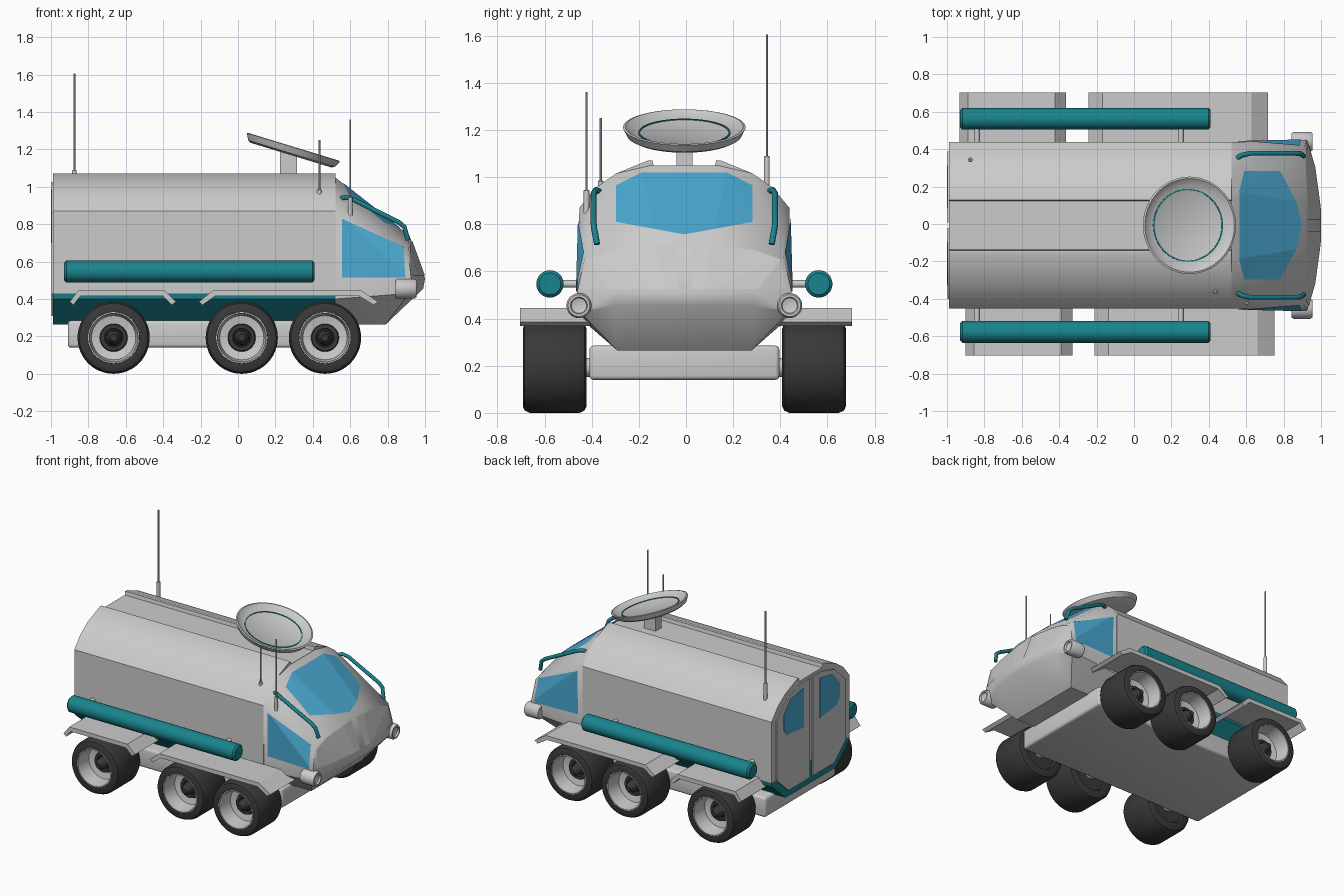
import bpy, bmesh
from math import radians
from mathutils import Matrix, Vector

if "Cube" in bpy.data.objects:
    bpy.data.objects.remove(bpy.data.objects["Cube"])


def material(name, rgb):
    m = bpy.data.materials.new(name)
    m.diffuse_color = (*rgb, 1)
    m.use_nodes = True
    m.node_tree.nodes["Principled BSDF"].inputs["Base Color"].default_value = m.diffuse_color
    return m


TEAL = material("teal", (0.01, 0.23, 0.27))
GLASS = material("glass", (0.07, 0.4, 0.65))
DARK = material("rubber", (0.04, 0.04, 0.04))
SHIFT = -0.007


def finish(name, bm, mat=None, smooth=True, dy=SHIFT, normals=True):
    if normals:
        bmesh.ops.recalc_face_normals(bm, faces=bm.faces)
    me = bpy.data.meshes.new(name)
    bm.to_mesh(me)
    bm.free()
    ob = bpy.data.objects.new(name, me)
    bpy.context.collection.objects.link(ob)
    ob.location.y = dy
    if mat:
        me.materials.append(mat)
    if smooth:
        bpy.ops.object.select_all(action='DESELECT')
        ob.select_set(True)
        bpy.context.view_layer.objects.active = ob
        bpy.ops.object.shade_smooth_by_angle(angle=radians(32))
    return ob


def prism(name, outline, axis, lo, hi, mat=None, bevel=0, dy=SHIFT):
    """Extrude a (y,z) outline along x, or an (x,z) outline along y."""
    bm = bmesh.new()
    at = (lambda p, d: (d, *p)) if axis == 'x' else (lambda p, d: (p[0], d, p[1]))
    f = bm.faces.new([bm.verts.new(at(p, lo)) for p in outline])
    r = bmesh.ops.extrude_face_region(bm, geom=[f])
    bmesh.ops.translate(bm, vec=Vector(at((0, 0), hi - lo)),
                        verts=[v for v in r['geom'] if isinstance(v, bmesh.types.BMVert)])
    if bevel:
        bmesh.ops.bevel(bm, geom=bm.edges[:], offset=bevel, segments=3, profile=0.5, affect='EDGES')
    return finish(name, bm, mat, dy=dy)


def lathe(name, profile, matrix, mat=None, steps=48):
    """Revolve (radius, height) points about local z."""
    bm = bmesh.new()
    vs = [bm.verts.new((r, 0, h)) for r, h in profile]
    es = [bm.edges.new(p) for p in zip(vs, vs[1:])]
    bmesh.ops.spin(bm, geom=vs + es, cent=(0, 0, 0), axis=(0, 0, 1),
                   angle=radians(360), steps=steps)
    bmesh.ops.remove_doubles(bm, verts=bm.verts, dist=1e-5)
    bmesh.ops.recalc_face_normals(bm, faces=bm.faces)
    bm.transform(matrix)
    return finish(name, bm, mat, normals=False)


def rod(name, a, b, r, mat=None, bevel=0.0, steps=24):
    a, b = Vector(a), Vector(b)
    d = b - a
    n = d.length
    prof = [(0, 0), (r - bevel, 0), (r, bevel), (r, n - bevel), (r - bevel, n), (0, n)]
    if not bevel:
        prof = [(0, 0), (r, 0), (r, n), (0, n)]
    m = Matrix.Translation(a) @ d.to_track_quat('Z', 'Y').to_matrix().to_4x4()
    return lathe(name, prof, m, mat, steps)


def mirrored(pts):
    return pts + [(-y, z) for y, z in reversed(pts)]


# Main hull with raised roof lips and a teal lower skirt
prism("hull", mirrored([(.445, .43), (.445, .87), (.375, .955), (.29, 1.015), (.155, 1.07),
                        (.135, 1.07), (.13, 1.045)]), 'x', -.99, .52)
prism("lower_skirt", mirrored([(.285, .265), (.44, .40), (.445, .43)]), 'x', -.99, .52, TEAL)

# Cab: convex shape
CAB = [(.52, .285, .265), (.52, .44, .40), (.52, .445, .87), (.52, .375, .955), (.52, .29, 1.015),
       (.52, .14, 1.05), (.545, .18, 1.03), (.917, .12, .738), (.91, .42, .665),
       (1, .08, .51), (.97, .3, .51), (.925, .455, .51), (.99, .08, .455), (.96, .3, .455),
       (.915, .445, .43), (.79, .285, .265)]


def cab_mesh():
    bm = bmesh.new()
    for x, y, z in CAB:
        for s in (1, -1):
            bm.verts.new((x, s * y, z))
    r = bmesh.ops.convex_hull(bm, input=bm.verts)
    junk = [v for v in r['geom_interior'] if isinstance(v, bmesh.types.BMVert)]
    bmesh.ops.delete(bm, geom=junk, context='VERTS')
    bmesh.ops.recalc_face_normals(bm, faces=bm.faces)
    return bm


finish("cab", cab_mesh())


def cab_panel(name, outline, axis, facing, mat=None):
    """Cut a panel following the cab surface, inside a convex outline."""
    bm = cab_mesh()
    lift = (lambda u, v: Vector((0, u, v))) if axis == 'x' else (lambda u, v: Vector((u, 0, v)))
    pts = [lift(*p) for p in outline]
    mid = sum(pts, Vector()) / len(pts)
    along = Vector((1, 0, 0)) if axis == 'x' else Vector((0, 1, 0))
    for p, q in zip(pts, pts[1:] + pts[:1]):
        n = (q - p).cross(along)
        if n.dot(mid - p) > 0:
            n = -n
        bmesh.ops.bisect_plane(bm, geom=bm.verts[:] + bm.edges[:] + bm.faces[:],
                               plane_co=p, plane_no=n, clear_outer=True)
    facing = Vector(facing)
    bmesh.ops.delete(bm, geom=[f for f in bm.faces if f.normal.dot(facing) < .2], context='FACES')
    bmesh.ops.translate(bm, vec=facing * .005, verts=bm.verts)
    return finish(name, bm, mat, smooth=False, normals=False)


cab_panel("windshield", [(-.29, .965), (-.18, 1.02), (.18, 1.02), (.29, .965), (.29, .81),
                         (0, .757), (-.29, .81)], 'x', (1, 0, 0), GLASS)
for s, side in ((1, "left"), (-1, "right")):
    cab_panel(side + "_side_window", [(.555, .83), (.885, .68), (.895, .515), (.555, .515)],
              'y', (0, s, 0), GLASS)
    cab_panel(side + "_nose_panel", [(s * y, z) for y, z in
              [(.03, .525), (.43, .525), (.41, .65), (.3, .69), (.03, .72)]], 'x', (1, 0, 0))

    # Rear door and its window
    prism(side + "_rear_door", [(s * y, z) for y, z in
          [(.015, .31), (.26, .31), (.395, .43), (.395, .86), (.26, .985), (.12, 1.025), (.015, 1.025)]],
          'x', -.997, -.98)
    prism(side + "_rear_window", [(s * y, z) for y, z in
          [(.09, .70), (.28, .72), (.32, .77), (.32, .87), (.24, .96), (.09, .985)]],
          'x', -1, -.985, GLASS)

    # Side tank and struts
    rod(side + "_tank", (-.93, s * .57, .547), (.41, s * .57, .547), .058, TEAL, .012, 32)
    for x in (-.84, .25):
        rod(side + "_tank_strut", (x, s * .42, .547), (x, s * .57, .547), .016)

    # Headlight
    lathe(side + "_headlight", [(0, 0), (.045, 0), (.053, .012), (.053, .1), (.046, .112), (.036, .112),
                                (.032, .1), (.015, .095), (0, .095)],
          Matrix.Translation((.842, s * .447, .455)) @ Matrix.Rotation(radians(90), 4, 'Y'), steps=32)

    # Hand rail
    cu = bpy.data.curves.new(side + "_hand_rail", 'CURVE')
    cu.dimensions = '3D'
    cu.bevel_depth, cu.bevel_resolution, cu.use_fill_caps = .013, 3, True
    sp = cu.splines.new('POLY')
    path = [(.545, .355, .935), (.575, .375, .945), (.62, .385, .93), (.86, .385, .81),
            (.89, .383, .785), (.908, .37, .715)]
    sp.points.add(len(path) - 1)
    for p, (x, y, z) in zip(sp.points, path):
        p.co = (x, s * y, z, 1)
    cu.materials.append(TEAL)
    rail = bpy.data.objects.new(side + "_hand_rail", cu)
    rail.location.y = SHIFT
    bpy.context.collection.objects.link(rail)

    # Fenders: bent plates
    dx = -.033 if s > 0 else 0
    for label, a, b, c, d in (("rear", -.90, -.855, -.39, -.33), ("front", -.21, -.135, .66, .75)):
        prism(side + "_" + label + "_fender", [(x + dx, z) for x, z in
              [(a, .385), (b, .445), (c, .445), (d, .385), (d - .025, .368), (c - .012, .415),
               (b + .012, .415), (a + .02, .368)]], 'y', s * .38, s * .704, dy=0)

    # Wheels: tyre, rim, hub ring and hub
    for x in (-.665, .02, .465):
        m = Matrix.Translation((x, s * .415, .193)) @ Matrix.Rotation(radians(-90 * s), 4, 'X')
        lathe(side + "_tyre", [(0, .02), (.12, .02), (.13, 0), (.165, 0), (.183, .008), (.193, .03),
                               (.193, .24), (.183, .262), (.165, .27), (.138, .27), (.133, .26)], m, DARK)
        lathe(side + "_rim", [(.138, .268), (.13, .268), (.118, .16), (.07, .15)], m)
        lathe(side + "_hub_ring", [(.075, .15), (.07, .165), (.05, .165), (.045, .15)], m, DARK, 32)
        lathe(side + "_hub", [(.05, .15), (.04, .155), (.036, .19), (.018, .225), (0, .225)], m, DARK, 32)

# Chassis and axles
prism("chassis", [(-.91, .14), (.64, .14), (.64, .285), (-.91, .285)], 'y', -.403, .403, bevel=.018)
for x in (-.665, .02, .465):
    rod("axle", (x, -.44, .193), (x, .44, .193), .04)

# Dish on its mast, tilted forwards
tilt = Matrix.Translation((.29, 0, 1.19)) @ Matrix.Rotation(radians(17), 4, 'Y')
lathe("dish", [(0, -.022), (.225, -.022), (.243, -.012), (.26, .022), (.25, .025), (.24, .018),
               (.205, -.003), (0, -.003)], tilt, steps=64)
lathe("dish_ring", [(.188, -.003), (.188, .001), (.195, .001), (.195, -.003)], tilt, TEAL, 64)
prism("dish_mast", [(.225, 1.03), (.315, 1.03), (.315, 1.165), (.225, 1.19)], 'y', -.034, .034)

# Whip antennas
for x, y, base, mid, top in ((-.875, .35, .94, 1.09, 1.605), (.6, -.415, .84, .945, 1.36),
                             (.435, -.355, .94, .985, 1.25)):
    rod("antenna_base", (x, y, base), (x, y, mid), .012, None, .003, 16)
    rod("antenna_whip", (x, y, mid), (x, y, top), .005, None, 0, 10)
